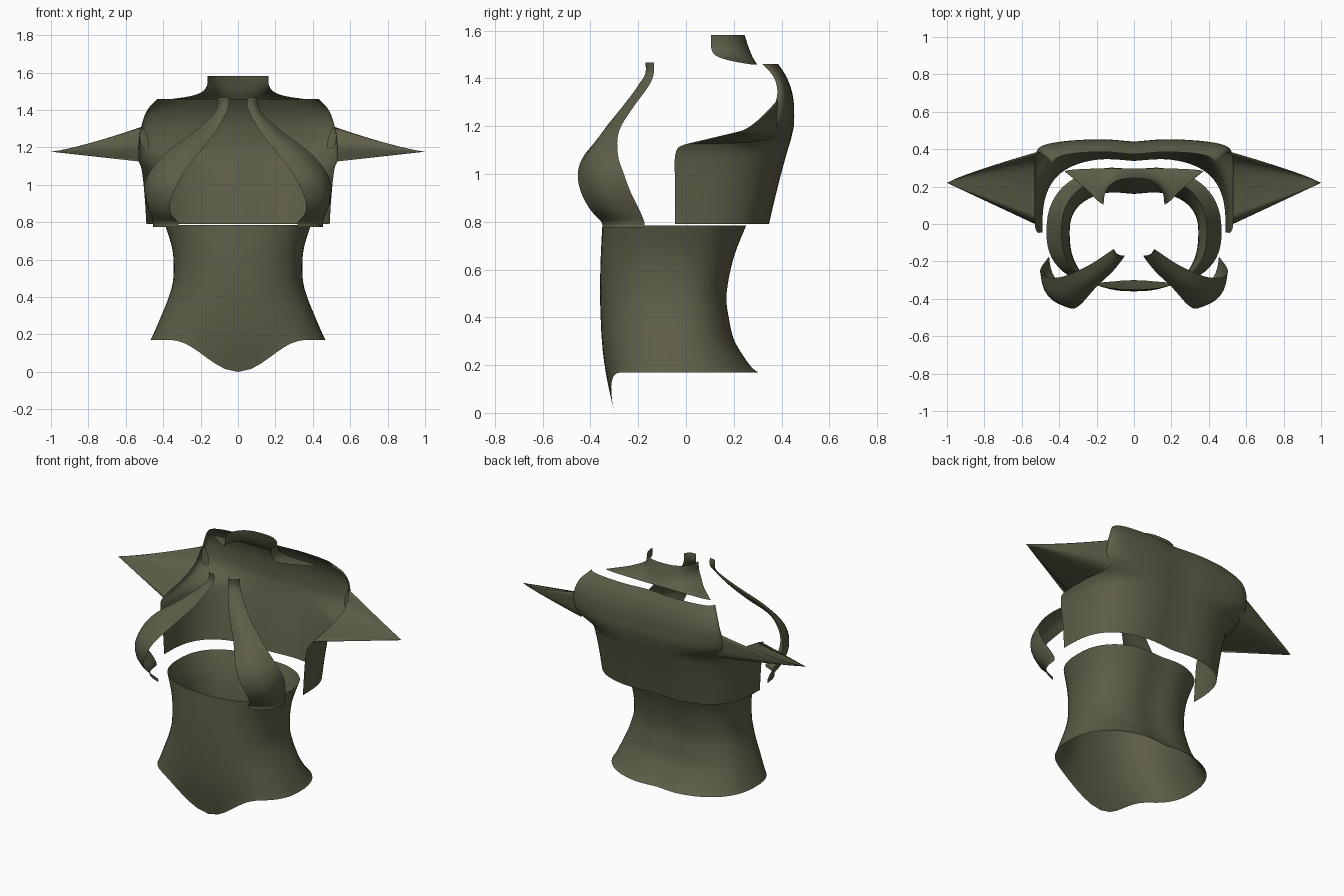
import bpy
import bmesh
from math import sin, cos, pi, exp, copysign
from mathutils import Vector

cube = bpy.data.objects.get("Cube")
if cube:
    bpy.data.objects.remove(cube, do_unlink=True)

# One olive cloth colour for the whole garment
olive = bpy.data.materials.new("dark_olive_cloth")
olive.use_nodes = True
colour = (0.11, 0.11, 0.065, 1)
olive.diffuse_color = colour
shader = olive.node_tree.nodes["Principled BSDF"]
shader.inputs["Base Color"].default_value = colour
shader.inputs["Roughness"].default_value = 0.9


def smooth_rows(rows, steps):
    """Pass a smooth curve through rows of numbers."""
    result = []
    last = len(rows) - 1
    for i in range(last):
        a, b = rows[max(i - 1, 0)], rows[i]
        c, d = rows[i + 1], rows[min(i + 2, last)]
        for k in range(steps):
            t = k / steps
            result.append([
                q + t * ((r - p) + t * ((2 * p - 5 * q + 4 * r - s)
                         + t * (3 * q - p - 3 * r + s))) / 2
                for p, q, r, s in zip(a, b, c, d)])
    result.append(list(rows[last]))
    return result


def power(value, exponent):
    return copysign(abs(value) ** exponent, value)


def cloth_sheet(name, rows, closed=False):
    """Skin rows of points with quads."""
    bm = bmesh.new()
    grid = [[bm.verts.new(p) for p in row] for row in rows]
    count = len(grid[0])
    for low, high in zip(grid, grid[1:]):
        for j in range(count if closed else count - 1):
            k = (j + 1) % count
            bm.faces.new((low[j], low[k], high[k], high[j]))
    bmesh.ops.remove_doubles(bm, verts=bm.verts, dist=0.0005)
    bmesh.ops.recalc_face_normals(bm, faces=bm.faces)
    mesh = bpy.data.meshes.new(name)
    bm.to_mesh(mesh)
    bm.free()
    mesh.materials.append(olive)
    for face in mesh.polygons:
        face.use_smooth = True
    obj = bpy.data.objects.new(name, mesh)
    bpy.context.collection.objects.link(obj)
    return obj


def back_arc(z, width, end, back, squareness, groove=0.0, segments=40):
    """Arc from one side, around the back, to the other side."""
    points = []
    for i in range(segments + 1):
        a = -pi / 2 + pi * i / segments
        x = width * power(sin(a), squareness)
        y = end + (back - end) * max(cos(a), 0) ** squareness
        points.append(Vector((x, y - groove * exp(-(x / 0.1) ** 2), z)))
    return points


def corset_ring(z, width, front, back, segments=64):
    """Waist section, with the lower front drawn down to a point."""
    points = []
    middle = -0.045
    fade = max(0, min(1, (0.42 - z) / 0.25))
    for i in range(segments):
        a = 2 * pi * i / segments
        x = width * power(sin(a), 0.82)
        depth = (back if cos(a) > 0 else front) - middle
        y = middle + depth * abs(cos(a)) ** 0.82
        drop = 0
        if cos(a) > 0:
            y -= 0.018 * exp(-(x / 0.09) ** 2)
        elif abs(x) < 0.36:
            drop = cos(pi * x / 0.72) ** 2 * fade
        points.append(Vector((x, y + 0.05 * drop * fade, z - 0.17 * drop)))
    return points


# Corset: height, half width, front, back
corset = [
    (0.17, 0.468, -0.35, 0.31),
    (0.2, 0.453, -0.35, 0.275),
    (0.3, 0.41, -0.355, 0.212),
    (0.4, 0.37, -0.357, 0.188),
    (0.5, 0.346, -0.36, 0.18),
    (0.65, 0.35, -0.357, 0.21),
    (0.785, 0.39, -0.35, 0.262),
]
cloth_sheet("corset", [corset_ring(*r) for r in smooth_rows(corset, 4)], True)

# Jacket back: height, half width, front end, back
jacket = [
    (0.79, 0.49, -0.045, 0.352),
    (0.95, 0.5, -0.045, 0.39),
    (1.08, 0.515, -0.045, 0.425),
    (1.125, 0.53, 0.0, 0.438),
    (1.165, 0.53, 0.2, 0.447),
    (1.22, 0.53, 0.33, 0.455),
    (1.32, 0.515, 0.38, 0.45),
    (1.4, 0.485, 0.37, 0.425),
    (1.46, 0.43, 0.32, 0.388),
]
cloth_sheet("jacket_back",
            [back_arc(*r, 0.65, 0.015) for r in smooth_rows(jacket, 4)])

# Collar: height, half width, front end, back
collar = [
    (1.582, 0.162, 0.105, 0.245),
    (1.53, 0.166, 0.105, 0.262),
    (1.495, 0.195, 0.125, 0.276),
    (1.473, 0.26, 0.19, 0.288),
    (1.457, 0.37, 0.28, 0.298),
]
cloth_sheet("collar", [back_arc(*r, 0.8) for r in smooth_rows(collar, 4)])

# Halter straps: height, inner edge x and y, outer edge x and y
strap = [
    (1.467, 0.05, -0.17, 0.11, -0.135),
    (1.42, 0.05, -0.17, 0.11, -0.135),
    (1.37, 0.07, -0.2, 0.14, -0.155),
    (1.28, 0.12, -0.26, 0.24, -0.22),
    (1.18, 0.2, -0.335, 0.375, -0.28),
    (1.08, 0.28, -0.425, 0.465, -0.285),
    (1.0, 0.325, -0.453, 0.5, -0.26),
    (0.92, 0.36, -0.438, 0.495, -0.23),
    (0.85, 0.36, -0.4, 0.47, -0.195),
    (0.8, 0.32, -0.355, 0.455, -0.175),
    (0.775, 0.32, -0.35, 0.455, -0.175),
]


def strap_row(side, z, inner_x, inner_y, outer_x, outer_y):
    inner = Vector((inner_x, inner_y, z))
    outer = Vector((outer_x, outer_y, z))
    across = outer - inner
    bulge = Vector((across.y, -across.x, 0)) * 0.2
    row = []
    for i in range(9):
        t = i / 8
        p = inner + across * t + bulge * sin(pi * t)
        row.append((side * p.x, p.y, z))
    return row


# Pointed shoulder caps: the armhole section tapers to a tip
armhole = [
    (0.53, 0.0, 1.125),
    (0.53, 0.2, 1.165),
    (0.53, 0.33, 1.22),
    (0.515, 0.382, 1.31),
    (0.48, 0.39, 1.24),
    (0.49, 0.36, 1.15),
    (0.53, 0.2, 1.128),
]
tip = Vector((1.0, 0.22, 1.177))


def cap_row(side, t):
    row = []
    for p in smooth_rows(armhole + armhole[:1], 3)[:-1]:
        d = Vector(p) - tip
        spread = t ** 0.85 if d.y > 0 else t
        lift = t ** 1.25 if d.z > 0 else t
        row.append((side * (tip.x + d.x * t),
                    tip.y + d.y * spread, tip.z + d.z * lift))
    return row


for label, side in (("left", 1), ("right", -1)):
    cloth_sheet(label + "_halter_strap",
                [strap_row(side, *r) for r in smooth_rows(strap, 4)])
    cloth_sheet(label + "_shoulder_cap",
                [cap_row(side, 1 - i / 10) for i in range(11)], True)
